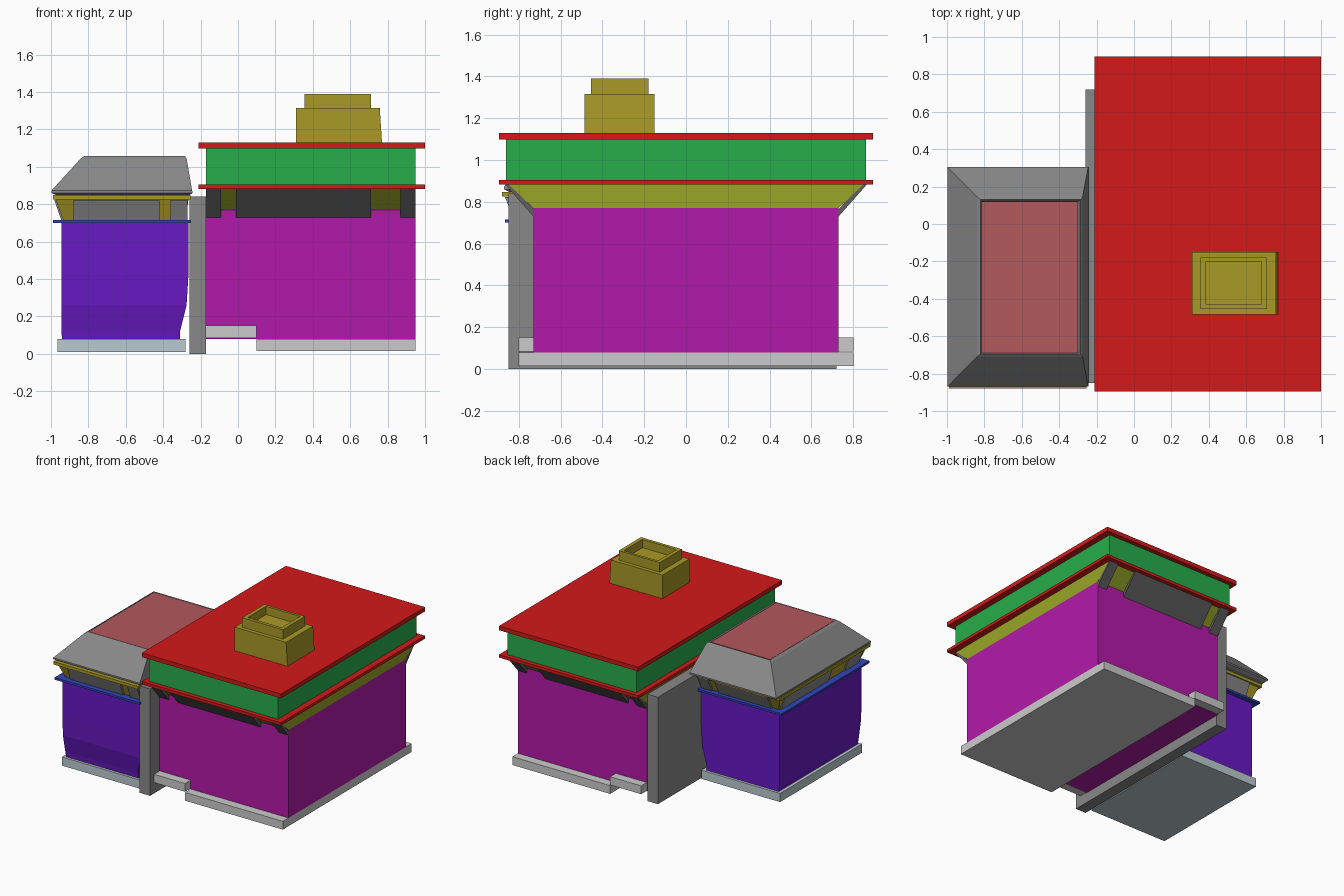
import bpy

# Materials
COLORS = {
    "red": (0.65, 0.01, 0.01), "green": (0.02, 0.42, 0.07), "magenta": (0.45, 0.01, 0.40),
    "purple": (0.14, 0.01, 0.55), "brass": (0.40, 0.32, 0.02), "olive": (0.32, 0.38, 0.02),
    "blue": (0.03, 0.06, 0.50), "pale_blue": (0.50, 0.60, 0.62), "rose": (0.45, 0.10, 0.11),
    "light_grey": (0.60, 0.60, 0.60), "dark_grey": (0.12, 0.12, 0.12), "grey": (0.25, 0.25, 0.25),
}
mats = {}
for key, c in COLORS.items():
    mats[key] = bpy.data.materials.new(key)
    mats[key].diffuse_color = (*c, 1)


def make(name, verts, faces, mat):
    mesh = bpy.data.meshes.new(name)
    mesh.from_pydata(verts, [], faces)
    mesh.materials.append(mats[mat])
    ob = bpy.data.objects.new(name, mesh)
    bpy.context.collection.objects.link(ob)
    return ob


def loft(name, rings, mat):
    """Stack of rectangles (x0, x1, y0, y1, z), capped at both ends."""
    verts, faces = [], [(3, 2, 1, 0)]
    for i, (x0, x1, y0, y1, z) in enumerate(rings):
        verts += [(x0, y0, z), (x1, y0, z), (x1, y1, z), (x0, y1, z)]
        if i:
            a, b = 4 * i - 4, 4 * i
            faces += [(a + k, a + (k + 1) % 4, b + (k + 1) % 4, b + k) for k in range(4)]
    n = len(verts)
    faces.append((n - 4, n - 3, n - 2, n - 1))
    return make(name, verts, faces, mat)


def box(name, x0, x1, y0, y1, z0, z1, mat):
    return loft(name, [(x0, x1, y0, y1, z0), (x0, x1, y0, y1, z1)], mat)


# Main house: base with a raised step, walls, cornice and roof slab
box("house_base", 0.10, 0.95, -0.80, 0.80, 0.015, 0.08, "light_grey")
box("house_step", -0.17, 0.10, -0.80, 0.80, 0.085, 0.15, "light_grey")
box("house_walls", -0.17, 0.95, -0.73, 0.73, 0.08, 0.77, "magenta")
loft("house_eave", [(-0.17, 0.95, -0.73, 0.73, 0.77), (-0.17, 0.95, -0.85, 0.85, 0.885)], "olive")
box("lower_roof_trim", -0.21, 1.0, -0.895, 0.895, 0.882, 0.905, "red")
box("house_parapet", -0.17, 0.95, -0.86, 0.86, 0.905, 1.097, "green")
box("roof_slab", -0.21, 1.0, -0.895, 0.895, 1.097, 1.13, "red")

# Sloping eave brackets, front and back
for side, s in (("front", 1), ("back", -1)):
    for i, (a, b) in enumerate(((-0.17, -0.09), (-0.01, 0.71), (0.87, 0.95))):
        y = sorted((-0.73 * s, -0.70 * s))
        y2 = sorted((-0.865 * s, -0.835 * s))
        loft(f"{side}_bracket_{i}", [(a, b, *y, 0.73), (a, b, *y2, 0.883)], "dark_grey")

# Chimney with hollow top
loft("chimney", [(0.31, 0.77, -0.485, -0.15, 1.125), (0.31, 0.758, -0.485, -0.15, 1.315),
                 (0.355, 0.71, -0.455, -0.18, 1.315), (0.355, 0.71, -0.455, -0.18, 1.39),
                 (0.385, 0.68, -0.43, -0.20, 1.39), (0.385, 0.68, -0.43, -0.20, 1.325)], "brass")

# Dividing wall
box("dividing_wall", -0.26, -0.17, -0.85, 0.72, 0.0, 0.84, "grey")

# Side wing: base, tapering walls, ledge
box("wing_base", -0.965, -0.28, -0.81, 0.21, 0.01, 0.078, "pale_blue")
loft("wing_walls", [(-0.94, -0.31, -0.79, 0.19, 0.078), (-0.945, -0.31, -0.795, 0.19, 0.12),
                    (-0.945, -0.275, -0.825, 0.19, 0.26), (-0.945, -0.265, -0.83, 0.19, 0.42),
                    (-0.945, -0.265, -0.83, 0.19, 0.702)], "purple")
box("wing_ledge", -0.99, -0.25, -0.865, 0.225, 0.70, 0.716, "blue")

# Flared frieze with grey panels on its front, back and outer side
loft("wing_frieze", [(-0.935, -0.28, -0.81, 0.18, 0.715), (-0.975, -0.265, -0.85, 0.23, 0.825)], "brass")
for i, (a, b) in enumerate(((-0.88, -0.42), (-0.36, -0.27))):
    loft(f"frieze_front_panel_{i}", [(a, b, -0.825, -0.79, 0.715), (a, b, -0.865, -0.83, 0.822)], "grey")
    loft(f"frieze_back_panel_{i}", [(a, b, 0.16, 0.195, 0.715), (a, b, 0.21, 0.245, 0.822)], "grey")
for i, (a, b) in enumerate(((-0.80, -0.62), (-0.42, 0.17))):
    loft(f"frieze_side_panel_{i}", [(-0.945, -0.91, a, b, 0.715), (-0.982, -0.95, a, b, 0.822)], "grey")
box("frieze_trim", -0.99, -0.255, -0.88, 0.25, 0.825, 0.848, "brass")

# Hipped wing roof with a skylight set into its top
loft("wing_roof", [(-0.97, -0.26, -0.845, 0.28, 0.848), (-0.998, -0.243, -0.87, 0.305, 0.86),
                   (-0.998, -0.245, -0.87, 0.305, 0.872), (-0.84, -0.275, -0.71, 0.145, 1.045),
                   (-0.82, -0.285, -0.695, 0.13, 1.058), (-0.81, -0.295, -0.685, 0.12, 1.045)], "grey")
box("skylight", -0.815, -0.30, -0.69, 0.12, 1.03, 1.056, "rose")
